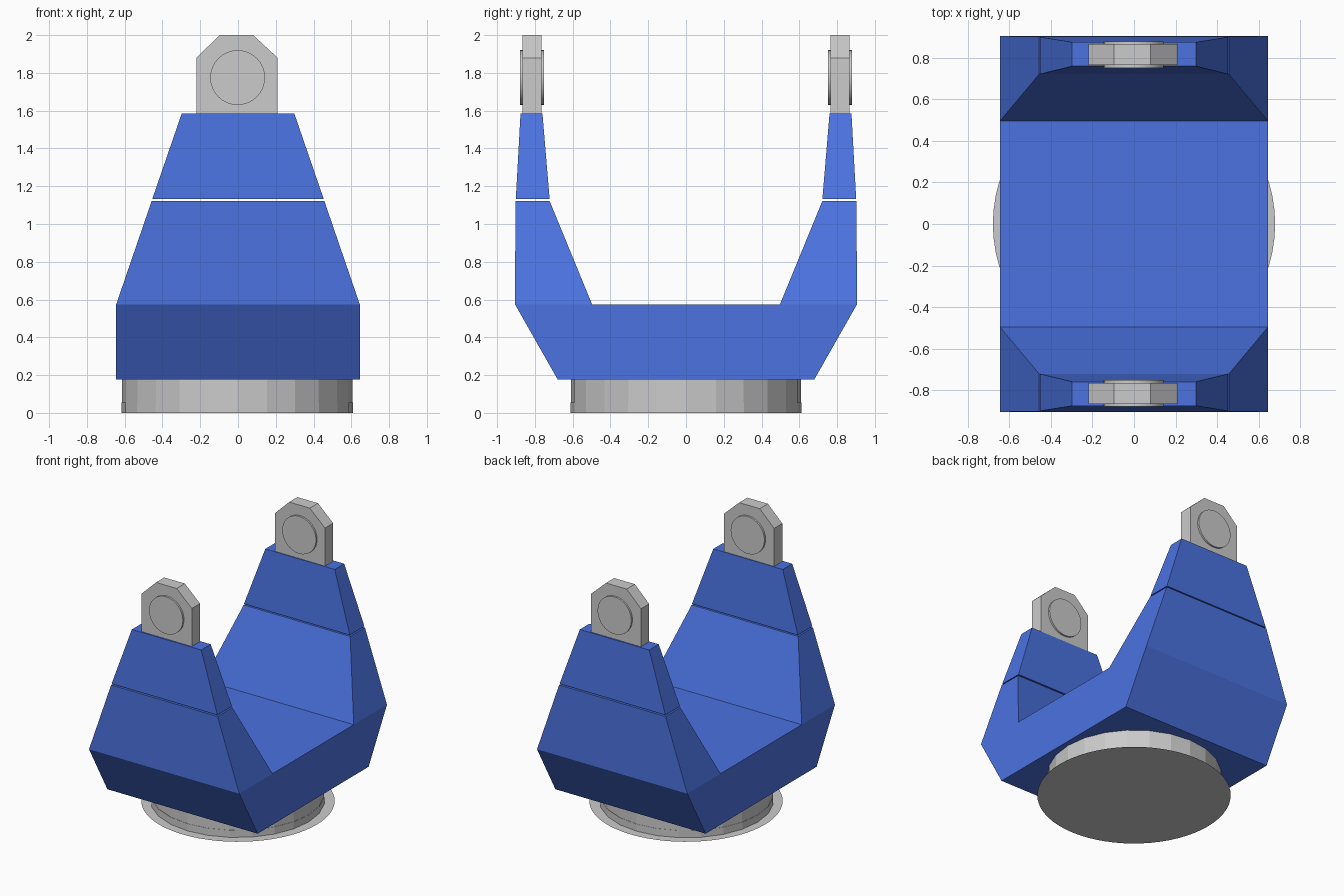
import bpy, bmesh, math
from mathutils import Matrix

if "Cube" in bpy.data.objects:
    bpy.data.objects.remove(bpy.data.objects["Cube"])

blue = bpy.data.materials.new("blue_paint")
blue.diffuse_color = (0.07, 0.17, 0.75, 1)
blue.use_nodes = True
blue.node_tree.nodes["Principled BSDF"].inputs["Base Color"].default_value = blue.diffuse_color


def finish(name, bm, mat=None):
    bmesh.ops.recalc_face_normals(bm, faces=bm.faces)
    me = bpy.data.meshes.new(name)
    bm.to_mesh(me)
    bm.free()
    ob = bpy.data.objects.new(name, me)
    bpy.context.collection.objects.link(ob)
    if mat:
        me.materials.append(mat)
    return ob


def loft(name, a, b, mat=None):
    """Closed solid between two point loops of equal length."""
    bm = bmesh.new()
    va = [bm.verts.new(p) for p in a]
    vb = [bm.verts.new(p) for p in b]
    n = len(va)
    bm.faces.new(va)
    bm.faces.new(vb)
    for i in range(n):
        j = (i + 1) % n
        bm.faces.new((va[i], va[j], vb[j], vb[i]))
    return finish(name, bm, mat)


def rect(hx, y0, y1, z):
    return [(-hx, y0, z), (hx, y0, z), (hx, y1, z), (-hx, y1, z)]


def cylinder(name, r, depth, centre, segments, rot=Matrix()):
    bm = bmesh.new()
    bmesh.ops.create_cone(bm, cap_ends=True, segments=segments, radius1=r,
                          radius2=r, depth=depth,
                          matrix=Matrix.Translation(centre) @ rot)
    return finish(name, bm)


# Round foot: wide thin plate, lower ring and upper ring
bm = bmesh.new()
bmesh.ops.create_circle(bm, cap_ends=True, segments=64, radius=0.68)
plate = finish("foot_plate", bm)
plate.data.flip_normals() if plate.data.polygons[0].normal.z > 0 else None
cylinder("foot_ring_lower", 0.612, 0.055, (-0.004, 0, 0.0275), 24)
cylinder("foot_ring_upper", 0.61, 0.125, (-0.004, 0, 0.1175), 24)

# Yoke base
loft("yoke_base", rect(0.645, -0.68, 0.68, 0.178),
     rect(0.645, -0.905, 0.905, 0.574), blue)

# Two arms, each with lower and upper part, lug and pivot boss
lug = [(-0.22, 1.585), (0.21, 1.585), (0.21, 1.88), (0.08, 2.0),
       (-0.097, 2.0), (-0.22, 1.88)]
for s, side in ((-1, "front"), (1, "back")):
    loft(side + "_arm_lower", rect(0.645, s * 0.497, s * 0.905, 0.574),
         rect(0.457, s * 0.722, s * 0.903, 1.122), blue)
    loft(side + "_arm_upper", rect(0.454, s * 0.722, s * 0.901, 1.132),
         rect(0.298, s * 0.76, s * 0.876, 1.585), blue)
    loft(side + "_lug", [(x, s * 0.766, z) for x, z in lug],
         [(x, s * 0.866, z) for x, z in lug])
    boss = cylinder(side + "_pivot_boss", 0.145, 0.128,
                    (-0.002, s * 0.816, 1.775), 32,
                    Matrix.Rotation(math.pi / 2, 4, 'X'))
    bpy.ops.object.select_all(action='DESELECT')
    boss.select_set(True)
    bpy.context.view_layer.objects.active = boss
    bpy.ops.object.shade_smooth_by_angle(angle=math.radians(30))
